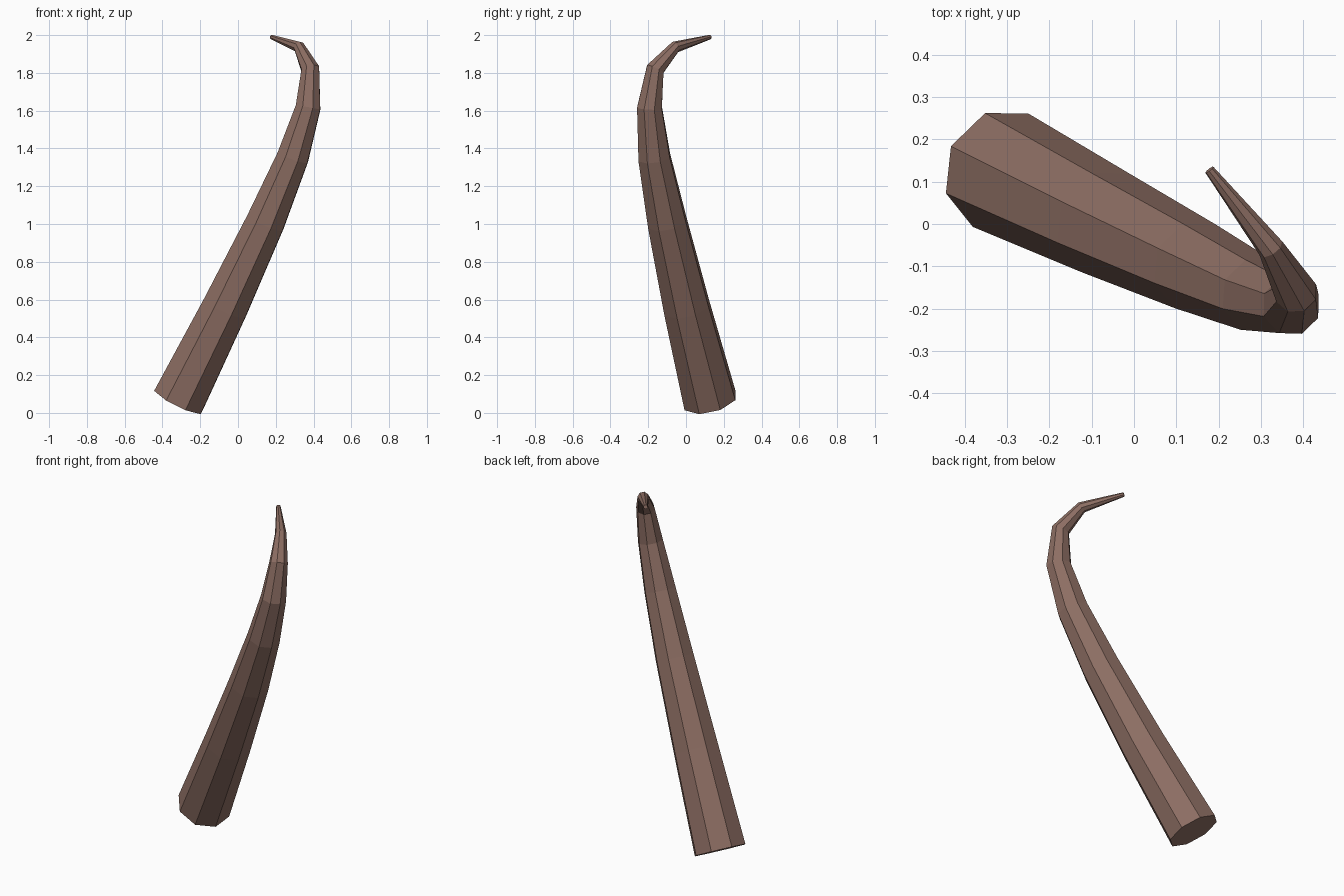
import bpy, bmesh, math
from mathutils import Vector

if "Cube" in bpy.data.objects:
    bpy.data.objects.remove(bpy.data.objects["Cube"])

# horn centreline, from base to tip
path = [Vector(p) for p in [
    (-0.315, 0.127, 0.066), (-0.068, 0.003, 0.56), (0.145, -0.10, 1.01),
    (0.29, -0.168, 1.353), (0.371, -0.193, 1.617), (0.383, -0.163, 1.82),
    (0.323, -0.057, 1.937), (0.178, 0.128, 1.99)]]
R_BASE, R_TIP, SIDES = 0.149, 0.012, 8

mat = bpy.data.materials.new("horn brown")
mat.diffuse_color = (0.266, 0.156, 0.125, 1)
mat.use_nodes = True
mat.node_tree.nodes["Principled BSDF"].inputs["Base Color"].default_value = mat.diffuse_color

# the horn bends in one plane; its normal keeps the rings from twisting
normal = (path[1] - path[0]).cross(path[-1] - path[0]).normalized()

bm = bmesh.new()
rings = []
last = len(path) - 1
for i, c in enumerate(path):
    t = Vector()
    if i > 0:
        t += (c - path[i - 1]).normalized()
    if i < last:
        t += (path[i + 1] - c).normalized()
    t.normalize()
    n = (normal - t * normal.dot(t)).normalized()
    b = t.cross(n)
    r = R_BASE + (R_TIP - R_BASE) * i / last
    angles = [math.tau * (k + 0.5) / SIDES for k in range(SIDES)]
    rings.append([bm.verts.new(c + r * (n * math.cos(a) + b * math.sin(a))) for a in angles])

# sides and end caps
for lo, hi in zip(rings, rings[1:]):
    for k in range(SIDES):
        j = (k + 1) % SIDES
        bm.faces.new((lo[k], lo[j], hi[j], hi[k]))
bm.faces.new(rings[0][::-1])
bm.faces.new(rings[-1])
bmesh.ops.recalc_face_normals(bm, faces=bm.faces)

mesh = bpy.data.meshes.new("horn")
bm.to_mesh(mesh)
bm.free()
mesh.materials.append(mat)
bpy.context.collection.objects.link(bpy.data.objects.new("horn", mesh))
